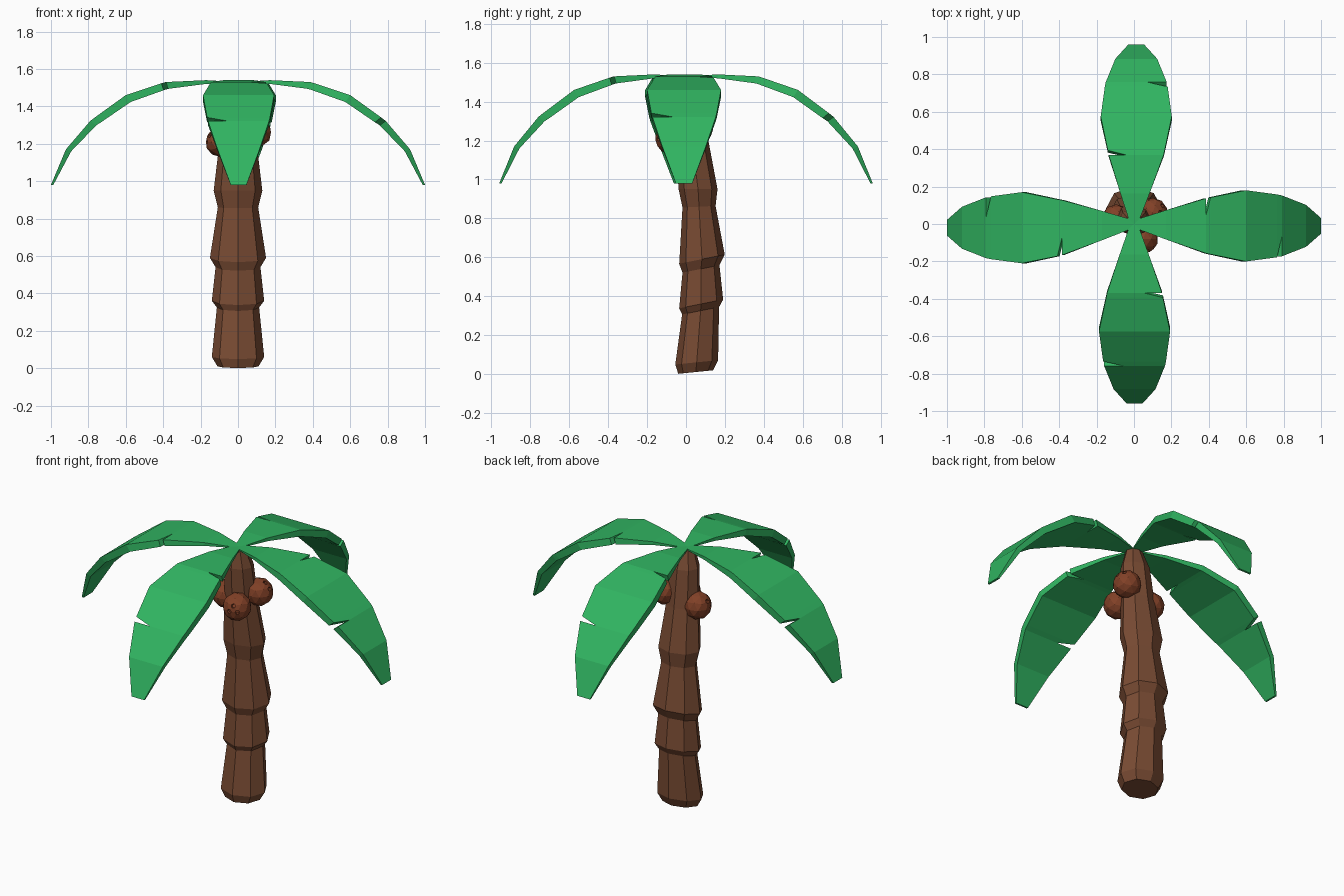
import bpy, bmesh, math
from mathutils import Vector, Matrix

cube = bpy.data.objects.get("Cube")
if cube:
    bpy.data.objects.remove(cube, do_unlink=True)


def make_material(name, color):
    mat = bpy.data.materials.new(name)
    mat.use_nodes = True
    mat.diffuse_color = (*color, 1)
    mat.node_tree.nodes["Principled BSDF"].inputs["Base Color"].default_value = (*color, 1)
    return mat


leaf_green = make_material("leaf green", (0.03, 0.46, 0.12))
bark_brown = make_material("bark brown", (0.19, 0.07, 0.033))
nut_brown = make_material("nut brown", (0.22, 0.052, 0.02))


def finish(bm, name, mat):
    bmesh.ops.recalc_face_normals(bm, faces=bm.faces[:])
    mesh = bpy.data.meshes.new(name)
    bm.to_mesh(mesh)
    bm.free()
    mesh.materials.append(mat)
    obj = bpy.data.objects.new(name, mesh)
    bpy.context.collection.objects.link(obj)
    return obj


# Trunk: eight-sided tilted rings (height, centre y, radius x, radius y, tilt)
def build_trunk():
    sides = 8
    rings = [
        (0.01, 0.05, 0.11, 0.09, 0.1),
        (0.06, 0.055, 0.14, 0.11, 0.1),
        (0.325, 0.075, 0.113, 0.095, 0.2),
        (0.36, 0.078, 0.14, 0.113, 0.2),
        (0.54, 0.077, 0.12, 0.095, 0.2),
        (0.59, 0.082, 0.15, 0.117, 0.2),
        (0.86, 0.067, 0.108, 0.085, 0.05),
        (0.95, 0.062, 0.13, 0.1, 0),
        (1.2, 0.03, 0.1, 0.085, 0),
        (1.42, 0.01, 0.085, 0.075, 0),
        (1.525, 0, 0.05, 0.045, 0),
    ]
    bm = bmesh.new()
    loops = []
    for z, cy, rx, ry, tilt in rings:
        loop = []
        for i in range(sides):
            a = math.tau * i / sides
            dy = ry * math.sin(a)
            loop.append(bm.verts.new((rx * math.cos(a), cy + dy, z + tilt * dy)))
        loops.append(loop)
    for low, high in zip(loops, loops[1:]):
        for i in range(sides):
            j = (i + 1) % sides
            bm.faces.new((low[i], low[j], high[j], high[i]))
    bm.faces.new(loops[0])
    bm.faces.new(loops[-1])
    finish(bm, "trunk", bark_brown)


# Leaf rows: distance from crown, height, half width, thickness
LEAF_ROWS = [
    (0, 1.53, 0.02, 0.005),
    (0.17, 1.54, 0.078, 0.02),
    (0.385, 1.53, 0.147, 0.038),
    (0.41, 1.523, 0.152, 0.039),
    (0.6, 1.46, 0.19, 0.045),
    (0.765, 1.341, 0.168, 0.042),
    (0.79, 1.322, 0.163, 0.04),
    (0.92, 1.17, 0.112, 0.03),
    (1.0, 0.98, 0.042, 0.012),
]
COLUMNS = (1, 0.37, -0.37, -1)


def build_leaf(name, angle, length, shift):
    bm = bmesh.new()
    grid, thickness = [], []
    for r, z, half, thick in LEAF_ROWS:
        offset = shift * min(1, r / 0.4)
        grid.append([bm.verts.new((r, half * c + offset, z)) for c in COLUMNS])
        thickness += [thick] * len(COLUMNS)
    for i, (a, b) in enumerate(zip(grid, grid[1:])):
        for j in range(3):
            if i == 2 and j == 0:      # torn notch on the left edge
                bm.faces.new((a[1], b[1], b[0]))
            elif i == 5 and j == 2:    # torn notch on the right edge
                bm.faces.new((a[2], a[3], b[2]))
            else:
                bm.faces.new((a[j], a[j + 1], b[j + 1], b[j]))
    # Thicken towards the inside of the arch
    tops = bm.verts[:]
    faces = bm.faces[:]
    shell = bmesh.ops.extrude_face_region(bm, geom=faces, use_keep_orig=True)
    for v in (g for g in shell["geom"] if isinstance(g, bmesh.types.BMVert)):
        nearest = min(range(len(tops)), key=lambda k: (tops[k].co - v.co).length)
        inward = Vector((0.2 - v.co.x, 0, 0.9 - v.co.z)).normalized()
        v.co += inward * thickness[nearest]
    bm.transform(Matrix.Rotation(angle, 4, "Z") @ Matrix.Diagonal((length, 1, 1, 1)))
    finish(bm, name, leaf_green)


# Coconut: faceted ball with three sunken eyes facing outwards
def build_coconut(name, centre, facing):
    radius = 0.08
    bm = bmesh.new()
    bmesh.ops.create_icosphere(bm, subdivisions=2, radius=radius)
    bm.normal_update()
    aim = Vector(facing).normalized()
    front = max(bm.faces, key=lambda f: f.normal.dot(aim))
    eyes = front.verts[:]
    spots = [v.co.copy() for v in eyes]
    bmesh.ops.bevel(bm, geom=eyes, offset=0.014, segments=1, affect="VERTICES")
    bm.normal_update()
    caps = [min(bm.faces, key=lambda f: (f.calc_center_median() - s).length) for s in spots]
    bmesh.ops.inset_individual(bm, faces=caps, thickness=0.003, depth=0)
    for cap in caps:
        bmesh.ops.translate(bm, verts=cap.verts[:], vec=cap.normal * -0.012)
    bmesh.ops.translate(bm, verts=bm.verts[:], vec=centre)
    finish(bm, name, nut_brown)


build_trunk()
for name, turn, length, shift in (
    ("leaf_left", 0, 1.0, -0.01),
    ("leaf_back", 1, 0.96, -0.012),
    ("leaf_right", 2, 1.0, 0.02),
    ("leaf_front", 3, 0.96, 0.003),
):
    build_leaf(name, turn * math.pi / 2, length, shift)

build_coconut("coconut_front", (0.05, -0.08, 1.21), (0.4, -0.9, 0.3))
build_coconut("coconut_left", (0.1, 0.06, 1.26), (0.8, 0.1, 0.5))
build_coconut("coconut_right", (-0.095, 0.025, 1.21), (-0.9, -0.2, 0.4))
